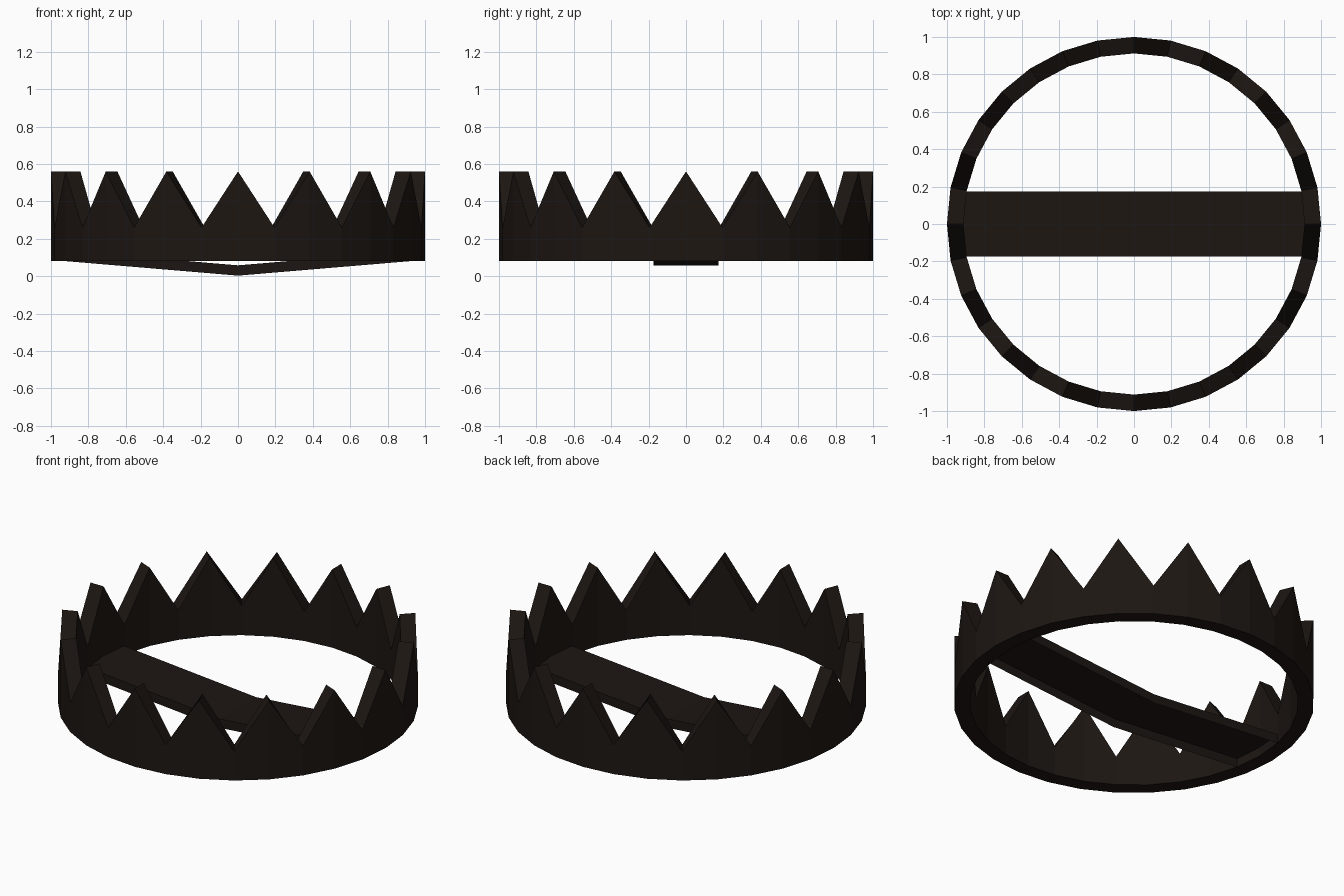
import bpy
from math import sin, cos, pi

if "Cube" in bpy.data.objects:
    bpy.data.objects.remove(bpy.data.objects["Cube"])

mat = bpy.data.materials.new("dark_iron")
mat.diffuse_color = (0.012, 0.008, 0.006, 1)
mat.use_nodes = True
mat.node_tree.nodes["Principled BSDF"].inputs["Base Color"].default_value = mat.diffuse_color


def make_object(name, verts, faces):
    mesh = bpy.data.meshes.new(name)
    mesh.from_pydata(verts, [], faces)
    mesh.materials.append(mat)
    obj = bpy.data.objects.new(name, mesh)
    bpy.context.collection.objects.link(obj)
    return obj


# Toothed ring: 32 sides, the top edge alternates between tip and valley
SIDES, INNER, BASE, VALLEY, TIP = 32, 0.912, 0.08, 0.26, 0.56
verts, faces = [], []
for i in range(SIDES):
    a = 2 * pi * i / SIDES
    top = VALLEY if i % 2 else TIP
    for r, z in ((1, BASE), (1, top), (INNER, top), (INNER, BASE)):
        verts.append((r * cos(a), r * sin(a), z))
    p, q = 4 * i, 4 * ((i + 1) % SIDES)
    for k in range(4):
        n = (k + 1) % 4
        faces.append((p + k, q + k, q + n, p + n))
make_object("toothed_ring", verts, faces)

# Shallow V cross bar: a channel with top and side flanges, open underneath
HALF_W, THICK, END, RISE = 0.175, 0.055, 0.94, 0.082
verts, faces = [], []
for x, z in ((-END, RISE), (0, 0.003), (END, RISE)):
    verts += [(x, -HALF_W, z), (x, -HALF_W, z + THICK),
              (x, HALF_W, z + THICK), (x, HALF_W, z)]
for s in (0, 4):
    for k in range(3):
        faces.append((s + k, s + 4 + k, s + 5 + k, s + 1 + k))
make_object("cross_bar", verts, faces)
